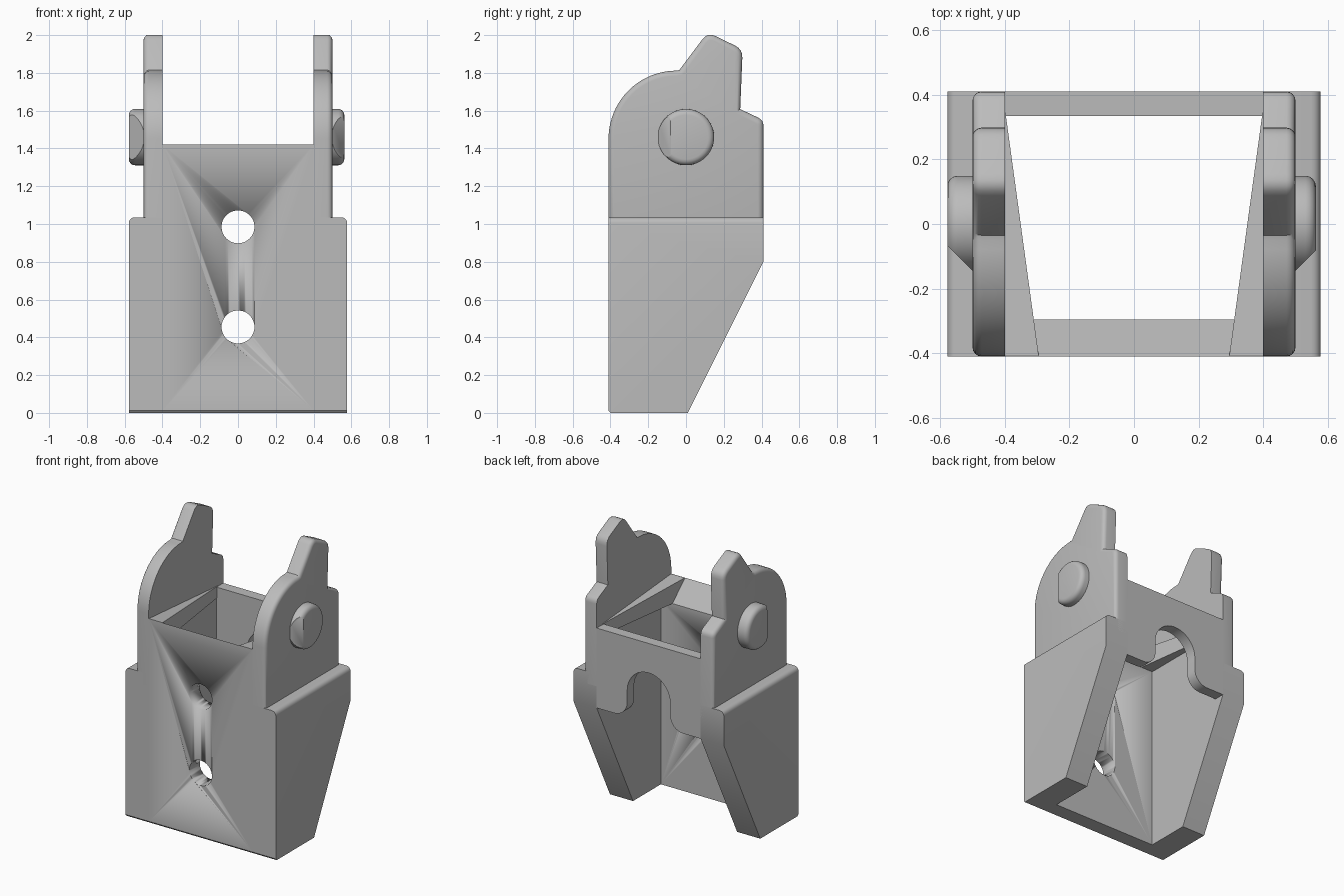
import bpy, bmesh
from math import sin, cos, pi, radians
from mathutils import Vector, Matrix

cube = bpy.data.objects.get("Cube")
if cube:
    bpy.data.objects.remove(cube, do_unlink=True)

grey = bpy.data.materials.new("plain grey")
grey.use_nodes = True
COLOUR = (0.5, 0.5, 0.5, 1)
grey.diffuse_color = COLOUR
grey.node_tree.nodes["Principled BSDF"].inputs["Base Color"].default_value = COLOUR


def arc(cy, cz, r, a0, a1, n):
    """Points on an arc, angles in degrees."""
    return [(cy + r * cos(radians(a0 + (a1 - a0) * i / n)),
             cz + r * sin(radians(a0 + (a1 - a0) * i / n))) for i in range(n + 1)]


def rounded(prev, corner, nxt, d=0.035, n=4):
    """Replace a corner by a short quadratic curve."""
    p, c, q = Vector(prev), Vector(corner), Vector(nxt)
    a, b = c + (p - c).normalized() * d, c + (q - c).normalized() * d
    return [tuple(a * (1 - t) ** 2 + c * 2 * t * (1 - t) + b * t * t)
            for t in (i / n for i in range(n + 1))]


def prism(points, depth, place):
    """Extrude a 2D outline; place maps (u, v, depth) to 3D."""
    bm = bmesh.new()
    a = [bm.verts.new(place(u, v, depth[0])) for u, v in points]
    b = [bm.verts.new(place(u, v, depth[1])) for u, v in points]
    bm.faces.new(a)
    bm.faces.new(b)
    for i in range(len(a)):
        j = (i + 1) % len(a)
        bm.faces.new((a[i], a[j], b[j], b[i]))
    bmesh.ops.recalc_face_normals(bm, faces=bm.faces)
    return bm


def side_prism(points, x0, x1):
    return prism(points, (x0, x1), lambda u, v, d: (d, u, v))


def bevel(bm, test, offset, segments=4):
    edges = [e for e in bm.edges if all(test(v.co) for v in e.verts)]
    bmesh.ops.bevel(bm, geom=edges, offset=offset, segments=segments,
                    profile=0.5, affect='EDGES', clamp_overlap=False)


def finish(name, bm, side=1):
    if side < 0:
        bm.transform(Matrix.Scale(-1, 4, (1, 0, 0)))
    bmesh.ops.recalc_face_normals(bm, faces=bm.faces)
    mesh = bpy.data.meshes.new(name)
    bm.to_mesh(mesh)
    bm.free()
    obj = bpy.data.objects.new(name, mesh)
    bpy.context.collection.objects.link(obj)
    mesh.materials.append(grey)
    bpy.ops.object.select_all(action='DESELECT')
    obj.select_set(True)
    bpy.context.view_layer.objects.active = obj
    bpy.ops.object.shade_smooth_by_angle(angle=radians(32))
    return obj


F, B = -0.41, 0.41            # front and back planes
IN_F, IN_B = -0.295, 0.335    # cavity front and back
EAR_IN, EAR_OUT, BODY = 0.4, 0.5, 0.578

leg_outline = [(F, 0.012), (F + 0.01, 0), (0.01, 0), (B, 0.8), (B, 1.035), (F, 1.035)]

# ear outline: quarter round at the front, then a slanted tab and a rear step
tab = [(-0.035, 1.815), (0.115, 2.015), (0.3, 1.925), (0.287, 1.608), (B, 1.55), (B, 0.95)]
ear_outline = [(F, 0.95)] + arc(-0.05, 1.452, 0.36, 180, 90, 20) + [tab[0]]
for i in (1, 2):
    ear_outline += rounded(tab[i - 1], tab[i], tab[i + 1], 0.045)
ear_outline += [tab[3]] + rounded(tab[3], tab[4], tab[5], 0.03) + [tab[5]]

for side, label, reach in ((1, "left", 0.563), (-1, "right", 0.578)):
    # lower side wall with rounded shoulder
    bm = side_prism(leg_outline, EAR_IN, BODY)
    bevel(bm, lambda c: c.x > 0.55 and c.z > 1.0, 0.03)
    finish(label + "_side_wall", bm, side)

    # upper ear with rounded outer rim
    bm = side_prism(ear_outline, EAR_IN, EAR_OUT)
    bevel(bm, lambda c: c.x > 0.45, 0.028)
    finish(label + "_ear", bm, side)

    # tapered rib along the inside of the ear
    bm = prism([(EAR_IN, F + 0.002), (0.295, F + 0.002), (EAR_IN, 0.36)], (1.28, 1.42),
               lambda u, v, d: (u, v, d - 0.08 * (v - F) * (d > 1.3)))
    finish(label + "_rib", bm, side)

    # round pivot button with a slanted front cut
    bm = side_prism(arc(0, 1.46, 0.149, 0, 354.375, 63), EAR_OUT - 0.01, reach)
    bevel(bm, lambda c: c.x > 0.53, 0.032)
    cut = bmesh.ops.bisect_plane(bm, geom=bm.verts[:] + bm.edges[:] + bm.faces[:],
                                 plane_co=(EAR_OUT, -0.145, 1.46), plane_no=(1, -1, 0),
                                 clear_outer=True)
    rim = [e for e in cut["geom_cut"] if isinstance(e, bmesh.types.BMEdge)]
    bmesh.ops.contextual_create(bm, geom=rim)
    finish(label + "_pivot_button", bm, side)

# front wall, its top sloping down inward
front = finish("front_wall", side_prism(
    [(F + 0.01, 0), (F, 0.012), (F, 1.42), (IN_F, 1.28), (IN_F, 0)], -EAR_IN, EAR_IN))

# two screw holes through the front wall
for z in (0.455, 0.985):
    cutter = finish("hole_cutter", prism(arc(0, z, 0.087, 0, 352.5, 47), (-0.6, -0.2),
                                         lambda u, v, d: (u, d, v)))
    cutter.hide_render = True
    mod = front.modifiers.new("hole", 'BOOLEAN')
    mod.operation, mod.solver, mod.object = 'DIFFERENCE', 'EXACT', cutter
    bpy.context.view_layer.objects.active = front
    bpy.ops.object.modifier_apply(modifier=mod.name)
    bpy.data.objects.remove(cutter, do_unlink=True)

# back wall with a flared arch notch in its lower edge
half = arc(0.265, 0.9, 0.1, 270, 180, 8) + arc(0, 0.985, 0.165, 0, 90, 14)
notch = half + [(-x, z) for x, z in reversed(half[:-1])]
back_outline = [(EAR_IN, 1.355), (EAR_IN, 0.8)] + notch + [(-EAR_IN, 0.8), (-EAR_IN, 1.355)]
finish("back_wall", prism(back_outline, (IN_B, B), lambda u, v, d: (u, d, v)))
